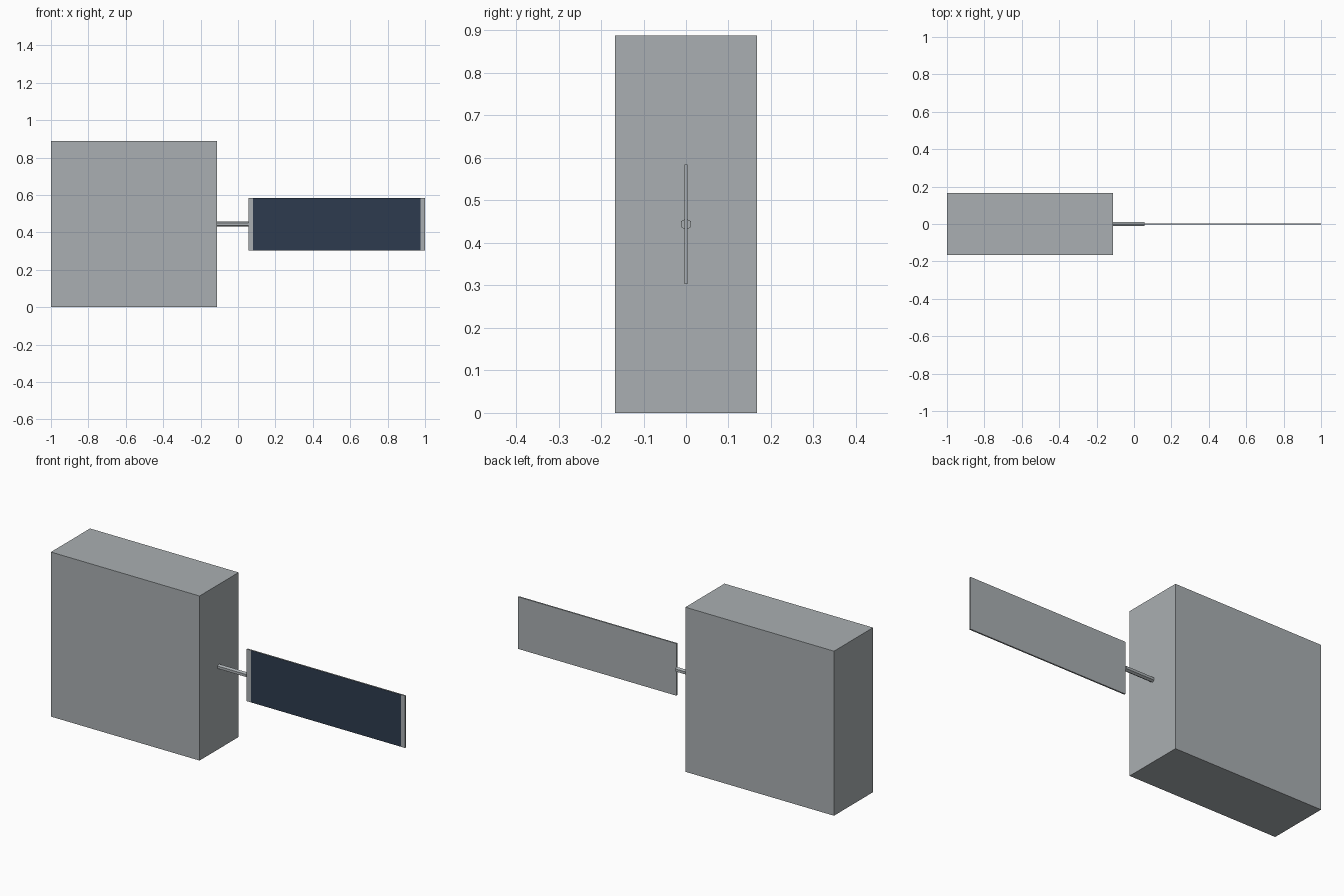
import bpy
import bmesh
import math
from mathutils import Matrix, Vector

cube = bpy.data.objects.get("Cube")
if cube:
    bpy.data.objects.remove(cube, do_unlink=True)


def material(name, rgb):
    mat = bpy.data.materials.new(name)
    mat.use_nodes = True
    colour = (*rgb, 1)
    mat.diffuse_color = colour
    mat.node_tree.nodes["Principled BSDF"].inputs["Base Color"].default_value = colour
    return mat


grey = material("light grey metal", (0.40, 0.43, 0.445))
navy = material("dark blue cells", (0.026, 0.044, 0.077))

MID_Z = 0.444


def finish(name, bm, *mats):
    bmesh.ops.recalc_face_normals(bm, faces=bm.faces)
    mesh = bpy.data.meshes.new(name)
    bm.to_mesh(mesh)
    bm.free()
    for mat in mats:
        mesh.materials.append(mat)
    obj = bpy.data.objects.new(name, mesh)
    bpy.context.collection.objects.link(obj)
    return obj


def box(x0, x1, depth, height):
    """Box centred on y = 0 and on the shared middle height."""
    bm = bmesh.new()
    place = Matrix.Translation(((x0 + x1) / 2, 0, MID_Z))
    size = Matrix.Diagonal((x1 - x0, depth, height, 1))
    bmesh.ops.create_cube(bm, size=1, matrix=place @ size)
    return bm


# Main body
finish("body", box(-1, -0.113, 0.333, 2 * MID_Z), grey)

# Six-sided boom joining body and panel
bm = bmesh.new()
start, end = -0.113, 0.055
turn = Matrix.Rotation(math.pi / 2, 4, "Y") @ Matrix.Rotation(math.pi / 2, 4, "Z")
bmesh.ops.create_cone(bm, cap_ends=True, segments=6, radius1=0.0135, radius2=0.0135,
                      depth=end - start,
                      matrix=Matrix.Translation(((start + end) / 2, 0, MID_Z)) @ turn)
finish("boom", bm, grey)

# Thin panel, cut so that the front carries dark cells between two end strips
left, right, strip = 0.055, 1.0, 0.024
bm = box(left, right, 0.008, 0.281)
for x in (left + strip, right - strip):
    bmesh.ops.bisect_plane(bm, geom=bm.verts[:] + bm.edges[:] + bm.faces[:],
                           plane_co=Vector((x, 0, 0)), plane_no=Vector((1, 0, 0)))
bm.normal_update()
for face in bm.faces:
    centre = face.calc_center_median().x
    if face.normal.y < -0.5 and left + strip < centre < right - strip:
        face.material_index = 1
finish("solar_panel", bm, grey, navy)
